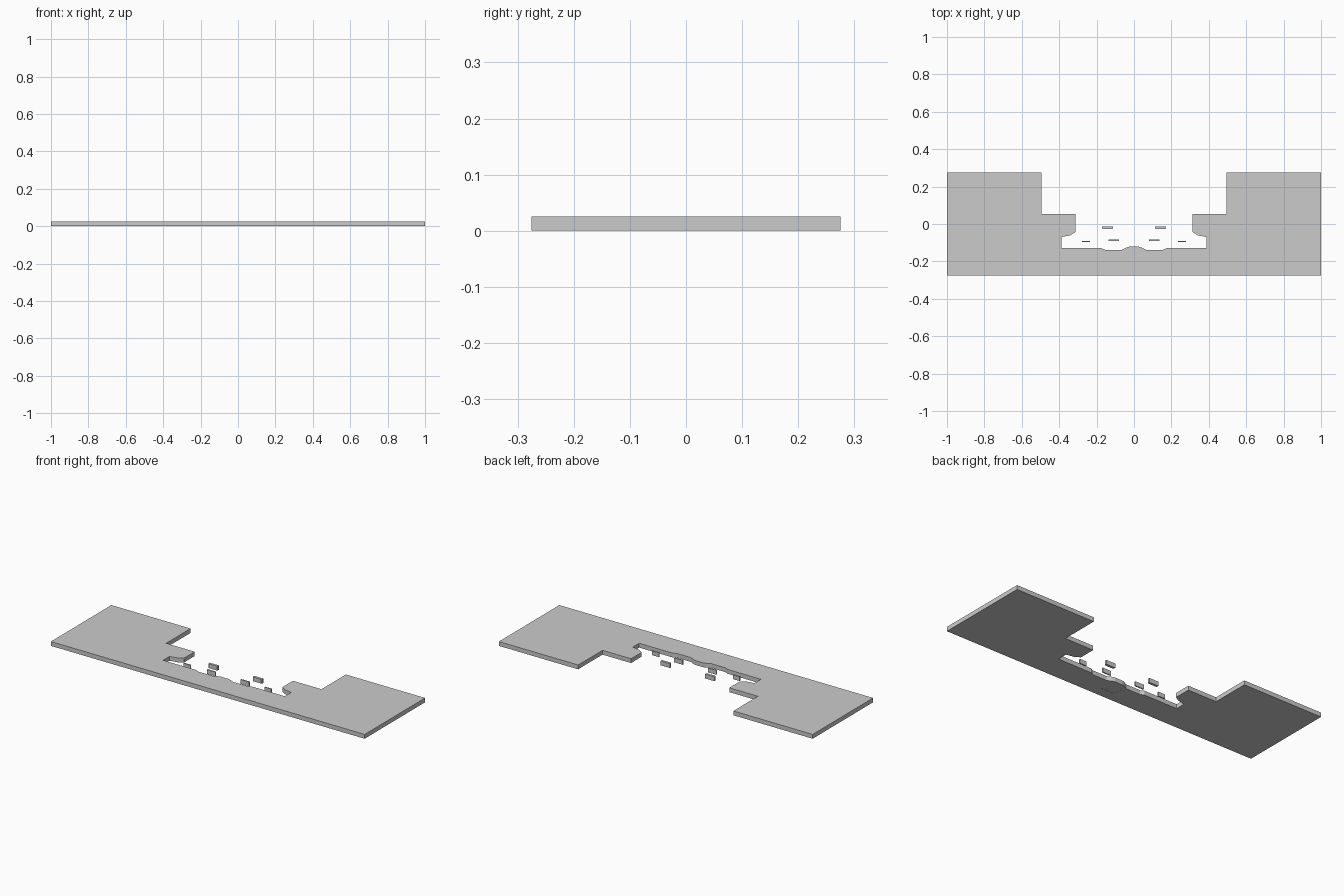
import bpy
import bmesh

if "Cube" in bpy.data.objects:
    bpy.data.objects.remove(bpy.data.objects["Cube"])

THICK = 0.025


def mirrored(half):
    """Close a left-hand profile with its mirror image across x = 0."""
    return half + [(-x, y) for x, y in reversed(half)]


def slab(name, points, z0=0.0, z1=THICK):
    """Extrude a flat outline into a solid plate."""
    bm = bmesh.new()
    face = bm.faces.new([bm.verts.new((x, y, z0)) for x, y in points])
    ext = bmesh.ops.extrude_face_region(bm, geom=[face])
    top = [v for v in ext["geom"] if isinstance(v, bmesh.types.BMVert)]
    bmesh.ops.translate(bm, verts=top, vec=(0, 0, z1 - z0))
    bmesh.ops.recalc_face_normals(bm, faces=bm.faces)
    mesh = bpy.data.meshes.new(name)
    bm.to_mesh(mesh)
    bm.free()
    obj = bpy.data.objects.new(name, mesh)
    bpy.context.collection.objects.link(obj)
    return obj


# Main plate: two wings joined by a front bar, with a stepped notch at the back
half = [(-1, -0.275), (-1, 0.275), (-0.495, 0.275), (-0.495, 0.053),
        (-0.313, 0.053), (-0.313, -0.043), (-0.342, -0.061),
        (-0.388, -0.07), (-0.388, -0.128), (-0.177, -0.128),
        (-0.155, -0.138), (-0.065, -0.138), (-0.038, -0.125),
        (-0.025, -0.121)]
plate = slab("notched_plate", mirrored(half))

# Shallow six-sided recess under the front bar
recess = slab("recess_cutter",
              mirrored([(-0.04, -0.215), (-0.06, -0.178), (-0.04, -0.145)]),
              -0.01, 0.001)
recess.hide_render = True
recess.hide_viewport = True
cut = plate.modifiers.new("recess", 'BOOLEAN')
cut.operation = 'DIFFERENCE'
cut.solver = 'EXACT'
cut.object = recess

# Small loose tabs inside the notch, in mirrored pairs
tabs = {
    "rear_tab": [(-0.171, -0.013), (-0.112, -0.013), (-0.112, -0.024),
                 (-0.116, -0.027), (-0.167, -0.027), (-0.171, -0.024)],
    "middle_tab": [(-0.135, -0.084), (-0.08, -0.084),
                   (-0.08, -0.091), (-0.135, -0.091)],
    "outer_tab": [(-0.279, -0.09), (-0.236, -0.09),
                  (-0.236, -0.097), (-0.279, -0.097)],
}
for name, outline in tabs.items():
    for side, s in (("left", 1), ("right", -1)):
        slab(f"{name}_{side}", [(s * x, y) for x, y in outline])
